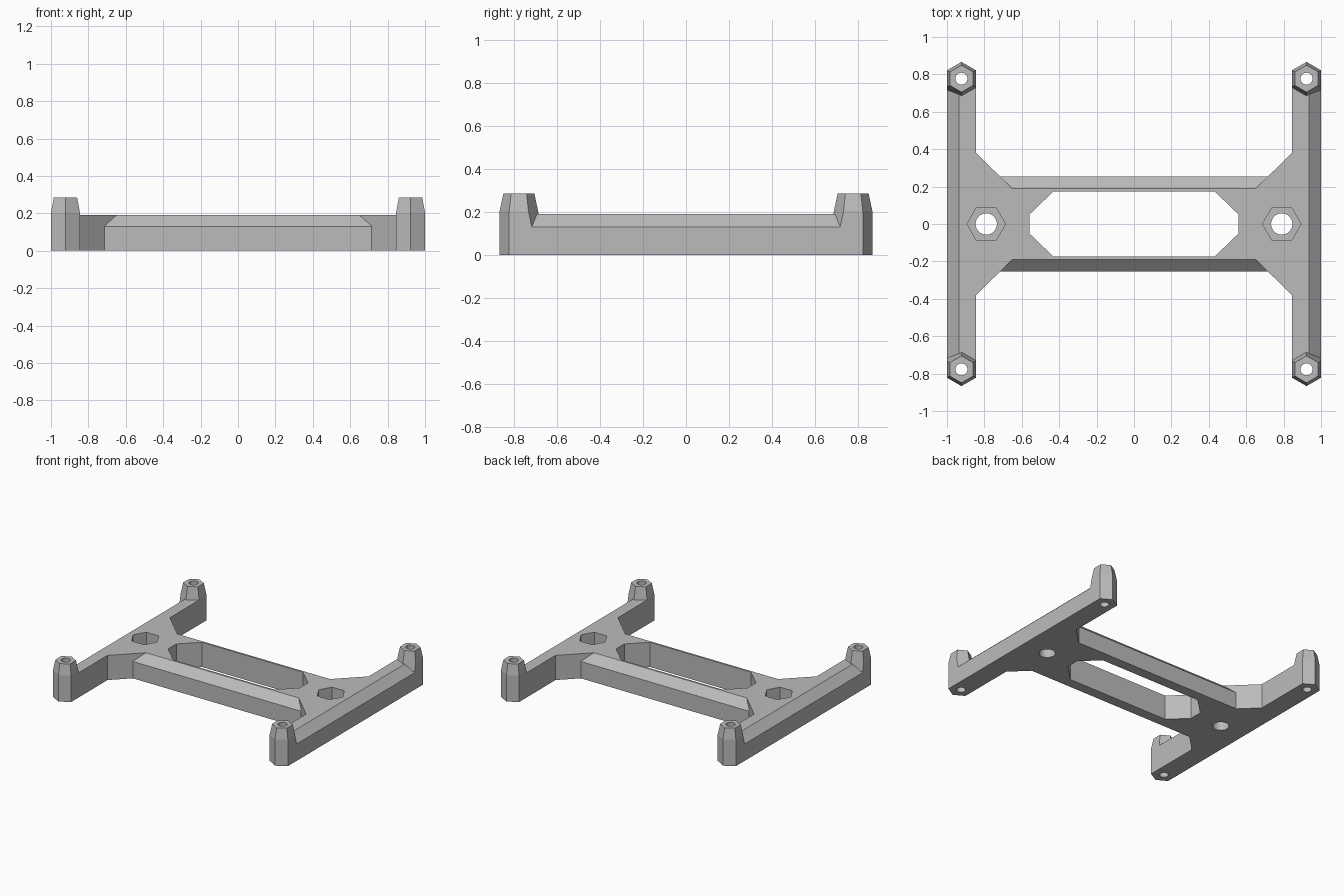
import bpy, bmesh, math

old = bpy.data.objects.get("Cube")
if old:
    bpy.data.objects.remove(old, do_unlink=True)

GREY = (0.5, 0.5, 0.5, 1)
grey = bpy.data.materials.new("plain grey")
grey.use_nodes = True
grey.diffuse_color = GREY
grey.node_tree.nodes["Principled BSDF"].inputs["Base Color"].default_value = GREY

DECK, LEDGE, TOP = 0.19, 0.13, 0.285      # deck height, chamfer start, post top
POST_X, POST_Y, POST_R = 0.9225, 0.777, 0.0895
ARM_HALF = 0.0775
TAPER = 0.212                             # post radius gained per unit of depth


def loft(name, rings):
    """Closed solid through a list of rings with equal point counts."""
    bm = bmesh.new()
    loops = [[bm.verts.new(p) for p in ring] for ring in rings]
    for a, b in zip(loops, loops[1:]):
        for i in range(len(a)):
            j = (i + 1) % len(a)
            bm.faces.new((a[i], a[j], b[j], b[i]))
    bm.faces.new(loops[0])
    bm.faces.new(loops[-1])
    bmesh.ops.recalc_face_normals(bm, faces=bm.faces)
    mesh = bpy.data.meshes.new(name)
    bm.to_mesh(mesh)
    bm.free()
    mesh.materials.append(grey)
    obj = bpy.data.objects.new(name, mesh)
    bpy.context.collection.objects.link(obj)
    return obj


def prism(name, outline, z0, z1):
    return loft(name, [[(x, y, z) for x, y in outline] for z in (z0, z1)])


def ngon(x, y, r, n, turn=0.0):
    return [(x + r * math.cos(turn + math.tau * i / n),
             y + r * math.sin(turn + math.tau * i / n)) for i in range(n)]


def combine(target, tool, operation):
    """Apply a boolean and drop the tool."""
    mod = target.modifiers.new("cut", 'BOOLEAN')
    mod.object, mod.operation, mod.solver = tool, operation, 'EXACT'
    bpy.context.view_layer.update()
    graph = bpy.context.evaluated_depsgraph_get()
    mesh = bpy.data.meshes.new_from_object(target.evaluated_get(graph))
    target.modifiers.clear()
    target.data = mesh
    bpy.data.objects.remove(tool, do_unlink=True)


def arm_outline(s):
    """Long bar with hexagonal points at both ends."""
    half = POST_Y + POST_R / 2
    tip = POST_Y + POST_R
    x, w = s * POST_X, ARM_HALF
    return [(x - w, -half), (x, -tip), (x + w, -half),
            (x + w, half), (x, tip), (x - w, half)]


# Central deck with diagonal gussets narrowing to the waist
quarter = [(0.9, 0.38), (0.845, 0.38), (0.65, DECK)]
right_side = quarter + [(-x, y) for x, y in reversed(quarter)]
frame = prism("frame", right_side + [(-x, -y) for x, y in right_side], 0, DECK)

# Cross rails, bevelled along the outer top edge
for s in (-1, 1):
    profile = [(0.1, 0), (0.255, 0), (0.255, LEDGE), (0.19, DECK), (0.1, DECK)]
    rail = loft("rail", [[(x, s * y, z) for y, z in profile] for x in (-0.715, 0.715)])
    combine(frame, rail, 'UNION')

# Central window with clipped corners
corner = [(0.56, 0.05), (0.43, 0.175)]
half_ring = corner + [(-x, y) for x, y in reversed(corner)]
window = prism("window", half_ring + [(-x, -y) for x, y in half_ring], -0.1, 0.5)
combine(frame, window, 'DIFFERENCE')

for s in (-1, 1):
    # Side arm with its outer top edge bevelled
    arm = prism("arm", arm_outline(s), 0, DECK)
    wedge = [(1.0, LEDGE), (1.065, LEDGE - 0.06), (1.065, 0.25), (0.87, 0.25)]
    bevel = loft("bevel", [[(s * x, y, z) for x, z in wedge] for y in (-1, 1)])
    combine(arm, bevel, 'DIFFERENCE')
    combine(frame, arm, 'UNION')

    # Tapered hexagonal posts, kept within the arm's footprint
    for t in (-1, 1):
        top_r = 0.072
        rings = [[(x, y, z) for x, y in ngon(s * POST_X, t * POST_Y,
                                             top_r + TAPER * (TOP - z), 6, math.pi / 6)]
                 for z in (0, TOP)]
        post = loft("post", rings)
        combine(post, prism("footprint", arm_outline(s), 0, 0.5), 'INTERSECT')
        combine(frame, post, 'UNION')
        bore = prism("bore", ngon(s * POST_X, t * POST_Y, 0.032, 24), -0.1, 0.5)
        combine(frame, bore, 'DIFFERENCE')

    # Nut pocket and bolt hole
    pocket = prism("pocket", ngon(s * 0.79, 0, 0.103, 6), 0.07, 0.5)
    combine(frame, pocket, 'DIFFERENCE')
    hole = prism("hole", ngon(s * 0.79, 0, 0.057, 32), -0.1, 0.5)
    combine(frame, hole, 'DIFFERENCE')

frame.name = "mounting_frame"
